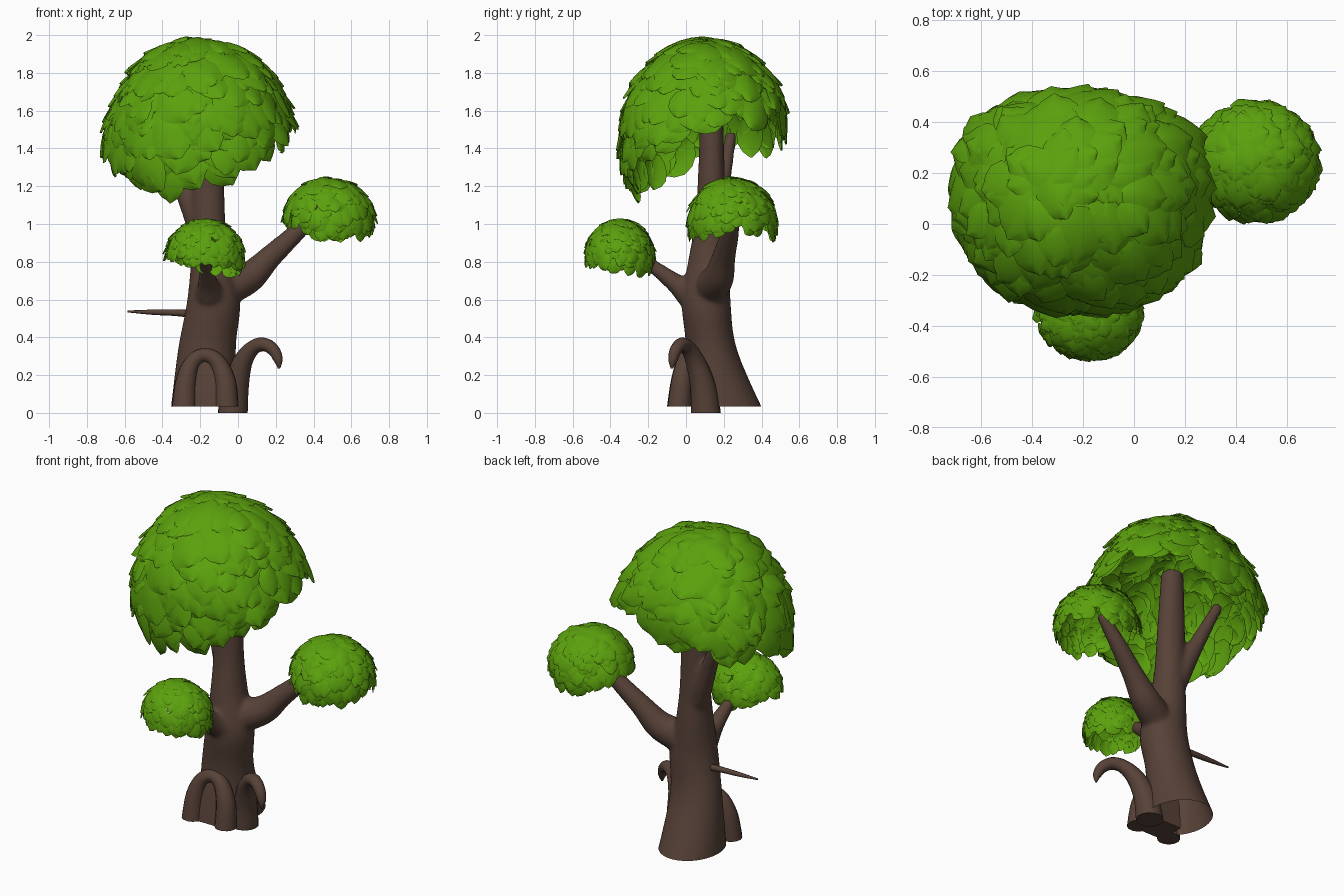
import bpy, bmesh, math, random
from mathutils import Vector

if "Cube" in bpy.data.objects:
    bpy.data.objects.remove(bpy.data.objects["Cube"])

random.seed(7)


def material(name, rgb):
    m = bpy.data.materials.new(name)
    m.diffuse_color = (*rgb, 1)
    m.use_nodes = True
    m.node_tree.nodes["Principled BSDF"].inputs["Base Color"].default_value = m.diffuse_color
    return m


BARK = material("bark brown", (0.095, 0.054, 0.039))
LEAF = material("leaf green", (0.105, 0.355, 0.004))


def finish(name, bm, mat, angle):
    me = bpy.data.meshes.new(name)
    bm.to_mesh(me)
    bm.free()
    me.materials.append(mat)
    ob = bpy.data.objects.new(name, me)
    bpy.context.collection.objects.link(ob)
    bpy.ops.object.select_all(action='DESELECT')
    ob.select_set(True)
    bpy.context.view_layer.objects.active = ob
    bpy.ops.object.shade_smooth_by_angle(angle=math.radians(angle))
    return ob


def smooth_path(rows, steps=5):
    """Catmull-Rom interpolation of rows of numbers."""
    out = []
    n = len(rows)
    for i in range(n - 1):
        a, b, c, d = (rows[max(0, min(n - 1, i + k))] for k in (-1, 0, 1, 2))
        for s in range(steps):
            t = s / steps
            out.append([0.5 * (2 * q + (r - p) * t + (2 * p - 5 * q + 4 * r - u) * t * t
                               + (3 * q - p - 3 * r + u) * t ** 3)
                        for p, q, r, u in zip(a, b, c, d)])
    out.append(list(rows[-1]))
    return out


def loft(name, rings):
    """Skin closed rings of points and cap both ends."""
    bm = bmesh.new()
    vs = [[bm.verts.new(p) for p in r] for r in rings]
    n = len(vs[0])
    for a, b in zip(vs, vs[1:]):
        for i in range(n):
            j = (i + 1) % n
            bm.faces.new((a[i], a[j], b[j], b[i]))
    bm.faces.new(vs[0][::-1])
    bm.faces.new(vs[-1])
    bmesh.ops.recalc_face_normals(bm, faces=bm.faces[:])
    return finish(name, bm, BARK, 45)


def tube(name, rows, sides=14, flat_base=False):
    """Tapered round limb; each row is x, y, z, radius."""
    path = smooth_path(rows)
    pts = [Vector(p[:3]) for p in path]
    rings, u = [], None
    for i, p in enumerate(pts):
        t = (pts[min(i + 1, len(pts) - 1)] - pts[max(i - 1, 0)]).normalized()
        if u is None:
            u = t.orthogonal()
        u = (u - t * u.dot(t)).normalized()
        v = t.cross(u)
        ring = [p + (u * math.cos(k) + v * math.sin(k)) * path[i][3]
                for k in (2 * math.pi * s / sides for s in range(sides))]
        if flat_base and (i == 0 or i == len(pts) - 1):
            for q in ring:
                q.z = p.z
        rings.append(ring)
    return loft(name, rings)


# Trunk: horizontal oval sections (x, y, z, half width, half depth)
trunk_rows = smooth_path([
    (-0.175, 0.195, -0.02, 0.186, 0.23),
    (-0.165, 0.135, 0.33, 0.154, 0.137),
    (-0.13, 0.107, 0.58, 0.142, 0.13),
    (-0.145, 0.12, 0.80, 0.105, 0.11),
    (-0.155, 0.13, 1.00, 0.09, 0.085),
    (-0.16, 0.135, 1.27, 0.084, 0.071),
    (-0.17, 0.135, 1.65, 0.065, 0.06)])
trunk = loft("trunk", [[(x + a * math.cos(k), y + b * math.sin(k), z)
                        for k in (2 * math.pi * s / 24 for s in range(24))]
                       for x, y, z, a, b in trunk_rows])

# Branches, merged into the trunk with soft joints
limbs = [
    tube("right_branch", [(-0.12, 0.12, 0.61, 0.075), (-0.02, 0.145, 0.675, 0.09), (0.07, 0.175, 0.725, 0.082),
                          (0.17, 0.20, 0.825, 0.063), (0.32, 0.235, 0.965, 0.048), (0.45, 0.25, 1.10, 0.033)]),
    tube("left_branch", [(-0.14, 0.13, 0.80, 0.06), (-0.19, 0.15, 0.95, 0.068),
                         (-0.29, 0.185, 1.18, 0.048), (-0.42, 0.24, 1.48, 0.03)]),
    tube("front_branch", [(-0.14, 0.10, 0.56, 0.07), (-0.15, 0.02, 0.63, 0.078), (-0.16, -0.06, 0.69, 0.052),
                          (-0.17, -0.18, 0.78, 0.036), (-0.18, -0.32, 0.88, 0.024)])]
bpy.ops.object.select_all(action='DESELECT')
for ob in limbs + [trunk]:
    ob.select_set(True)
bpy.context.view_layer.objects.active = trunk
bpy.ops.object.join()
rm = trunk.modifiers.new("fuse", 'REMESH')
rm.mode, rm.voxel_size, rm.use_smooth_shade = 'VOXEL', 0.013, True
sm = trunk.modifiers.new("soften", 'SMOOTH')
sm.factor, sm.iterations = 0.5, 8
for m in ("fuse", "soften"):
    bpy.ops.object.modifier_apply(modifier=m)

# Open the hollow foot of the trunk with a clean cut
bm = bmesh.new()
bm.from_mesh(trunk.data)
bmesh.ops.bisect_plane(bm, geom=bm.verts[:] + bm.edges[:] + bm.faces[:], plane_co=(0, 0, 0.033),
                       plane_no=(0, 0, 1), clear_inner=True)
bm.to_mesh(trunk.data)
bm.free()

tube("broken_twig", [(-0.20, 0.13, 0.52, 0.024), (-0.32, 0.13, 0.53, 0.018),
                     (-0.45, 0.13, 0.533, 0.014), (-0.585, 0.13, 0.537, 0.005)], 8)

# Curling root at the right and the root arch around the hollow
tube("curled_root", [(-0.028, 0.105, 0.0, 0.08), (-0.01, 0.09, 0.14, 0.068), (0.025, 0.05, 0.27, 0.052),
                     (0.08, 0.01, 0.345, 0.04), (0.14, -0.025, 0.362, 0.036), (0.19, -0.055, 0.33, 0.032),
                     (0.213, -0.07, 0.28, 0.024), (0.217, -0.075, 0.235, 0.006)], flat_base=True)
tube("root_arch", [(-0.285, -0.035, 0.033, 0.066), (-0.275, -0.025, 0.17, 0.055), (-0.24, -0.012, 0.27, 0.042),
                   (-0.175, 0.0, 0.305, 0.038), (-0.11, -0.005, 0.27, 0.045), (-0.068, -0.022, 0.17, 0.056),
                   (-0.06, -0.035, 0.033, 0.064)], flat_base=True)
# Door-like filling of the hollow, leaning back with the trunk
loft("hollow_panel", [[(-0.17 - w, y, z), (-0.17 + w, y, z), (-0.17 + w, 0.1, z), (-0.17 - w, 0.1, z)]
                      for z, y, w in ((0.033, -0.065, 0.09), (0.17, -0.042, 0.085),
                                      (0.25, -0.022, 0.06), (0.30, -0.01, 0.02))])

# Outline of one leaf: position along its length, half width
LEAF_ROWS = [(-0.5, 0.16), (-0.3, 0.38), (-0.05, 0.48), (0.2, 0.44), (0.38, 0.28), (0.5, 0.05)]


def crown(name, centre, radii, rim, count, size, shape=lambda n: (1, 1)):
    """Hollow dome of shingled leaves; rim(direction) gives the lower edge height."""
    bm = bmesh.new()
    c, r = Vector(centre), Vector(radii)
    for i in range(count):
        # evenly spread directions over the upper part of the dome
        h = 1 - 1.65 * (i + 0.5) / count
        az = i * 2.39996 + random.uniform(-0.2, 0.2)
        flat = math.sqrt(max(0, 1 - h * h))
        d = Vector((flat * math.cos(az), flat * math.sin(az), h))
        p = Vector(a * b for a, b in zip(d, r))
        length = size * random.uniform(0.8, 1.25)
        if c.z + p.z - 0.42 * length * flat < rim(math.cos(az), math.sin(az)):
            continue
        n = Vector(a / b for a, b in zip(d, r)).normalized()
        down = Vector((0.25, -0.3, -1))
        down = (down - n * down.dot(n)).normalized()
        side = down.cross(n)
        turn = random.uniform(-0.6, 0.6)
        along = down * math.cos(turn) + side * math.sin(turn)
        side = along.cross(n)
        lift = random.uniform(-0.05, 0.01)
        tilt = random.uniform(0.03, 0.14)
        width = length * random.uniform(0.85, 1.0)
        rows = []
        for t, w in LEAF_ROWS:
            row = []
            for s in (-1, -0.5, 0, 0.5, 1):
                q = p + along * t * length + side * s * w * width
                e = Vector(a / b for a, b in zip(q, r)).normalized()
                # tips stand off the dome, edges cup inward
                k = 1 + lift + tilt * t * flat - 0.025 * s * s
                sx, sy = shape(e)
                row.append(bm.verts.new(c + Vector((e.x * r.x * k * sx, e.y * r.y * k * sy, e.z * r.z * k))))
            rows.append(row)
        for a, b in zip(rows, rows[1:]):
            for j in range(4):
                f = bm.faces.new((a[j], a[j + 1], b[j + 1], b[j]))
                f.normal_update()
                if f.normal.dot(n) < 0:
                    f.normal_flip()
    return finish(name, bm, LEAF, 60)


def main_rim(x, y):
    """Deep lobe at front left, shallower at front right and back left, high at back right."""
    def toward(a, b):
        return max(0, a * x + b * y)
    return (1.42 - 0.27 * toward(-0.5, -0.87) ** 2 - 0.10 * toward(0.5, -0.87) ** 3
            - 0.07 * toward(-0.6, 0.8) ** 2 + 0.06 * toward(0.8, 0.6) ** 2)


def main_shape(n):
    """Squarer plan, fuller at the back, with a bulge low at the front."""
    up = max(0, n.z) * (1 - max(0, n.z))
    low = max(0, -n.y) * max(0, min(1, 0.4 - n.z))
    return (1 + 0.06 * n.y + 0.24 * n.y ** 2 * (1 - n.z ** 2) - 0.15 * up, 1 + 0.3 * up + 0.15 * low)


# Foliage
crown("main_crown", (-0.205, 0.10, 1.46), (0.515, 0.425, 0.537), main_rim, 430, 0.205, main_shape)
crown("right_crown", (0.48, 0.245, 1.015), (0.25, 0.24, 0.236),
      lambda x, y: 0.895 + 0.07 * x * x - 0.03 * x, 300, 0.11)
crown("front_crown", (-0.175, -0.35, 0.83), (0.212, 0.188, 0.2),
      lambda x, y: 0.765 - 0.05 * max(0, 0.8 * x + 0.6 * y) + 0.03 * max(0, -x), 300, 0.088)
